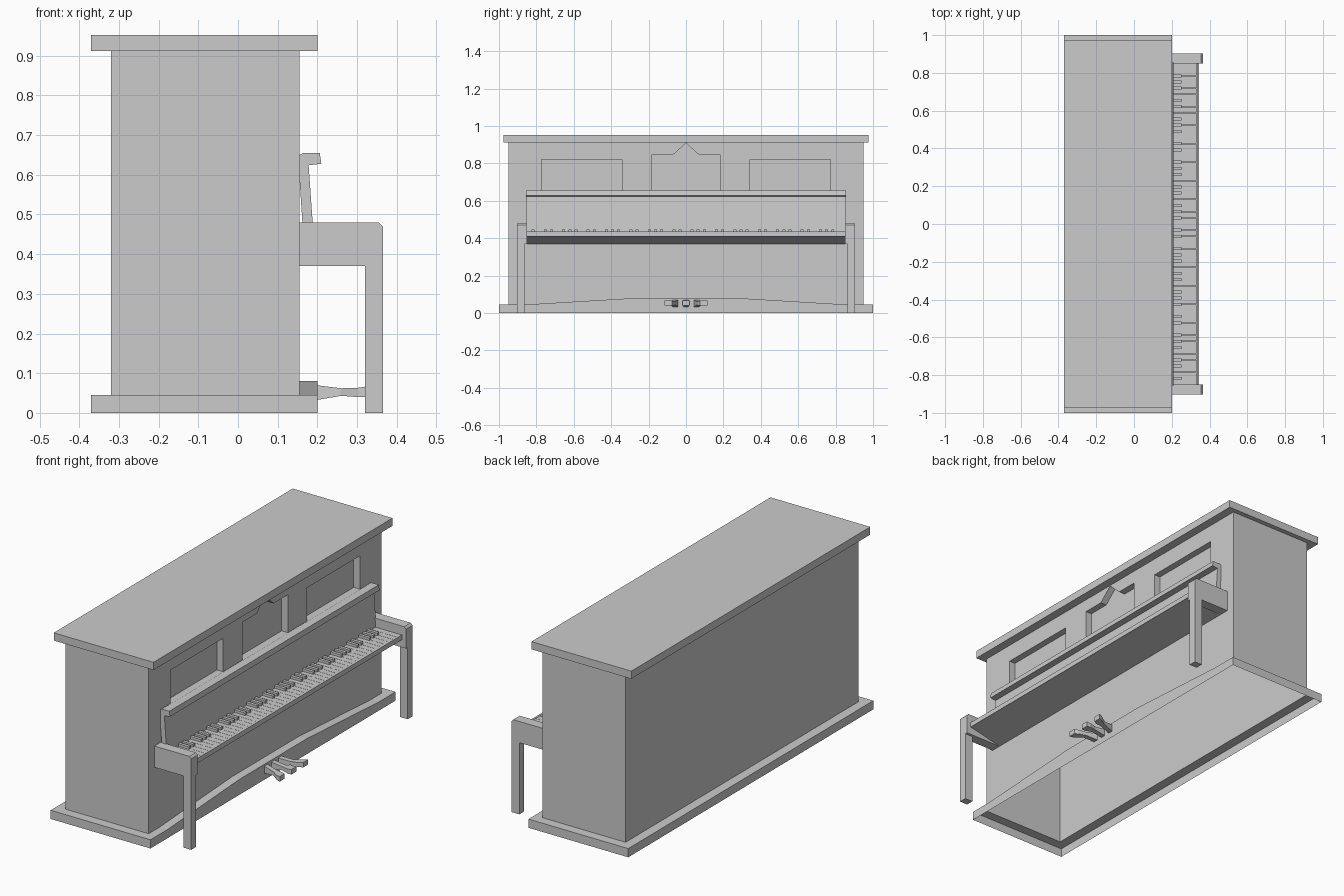
import bpy, bmesh

if "Cube" in bpy.data.objects:
    bpy.data.objects.remove(bpy.data.objects["Cube"])

def finish(name, bm):
    bmesh.ops.recalc_face_normals(bm, faces=bm.faces)
    me = bpy.data.meshes.new(name)
    bm.to_mesh(me)
    bm.free()
    ob = bpy.data.objects.new(name, me)
    bpy.context.collection.objects.link(ob)
    return ob

def loft(name, loops, cap_start=True, cap_end=True):
    """Bridge equal-length loops of points into one surface."""
    bm = bmesh.new()
    rings = [[bm.verts.new(p) for p in loop] for loop in loops]
    n = len(rings[0])
    for a, b in zip(rings, rings[1:]):
        for i in range(n):
            j = (i + 1) % n
            bm.faces.new((a[i], a[j], b[j], b[i]))
    if cap_start:
        bm.faces.new(rings[0][::-1])
    if cap_end:
        bm.faces.new(rings[-1])
    return finish(name, bm)

def rect(x0, x1, y, z):
    return [(x0, -y, z), (x1, -y, z), (x1, y, z), (x0, y, z)]

def extrude_y(name, prof, y0, y1):
    return loft(name, [[(x, y, z) for x, z in prof] for y in (y0, y1)])

def extrude_x(name, prof, x0, x1):
    return loft(name, [[(x, y, z) for y, z in prof] for x in (x0, x1)])

def box(name, x0, x1, y0, y1, z0, z1):
    return extrude_y(name, [(x0, z0), (x1, z0), (x1, z1), (x0, z1)], y0, y1)

BODY = (-0.32, 0.155, 0.95)

# Base and lid: thin shells that are open towards the case
loft("base", [rect(-.37, .20, 1, 0), rect(-.37, .20, 1, .045), rect(*BODY, .045)], False, False)
loft("lid", [rect(*BODY, .912), rect(-.37, .20, .975, .912), rect(-.37, .20, .975, .952)], False, True)

# Case with recessed front panels
case = loft("case", [rect(*BODY, .045), rect(*BODY, .912)])
side = [(.343, .65), (.773, .65), (.773, .822), (.343, .822)]
recesses = [side, [(-y, z) for y, z in side],
            [(-.185, .65), (.185, .65), (.185, .845), (.07, .845),
             (0, .909), (-.07, .845), (-.185, .845)]]
for prof in recesses:
    cutter = extrude_x("panel_cutter", prof, .12, .25)
    cutter.hide_render = True
    mod = case.modifiers.new("recess", 'BOOLEAN')
    mod.operation, mod.solver, mod.object = 'DIFFERENCE', 'EXACT', cutter
    bpy.context.view_layer.objects.active = case
    bpy.ops.object.modifier_apply(modifier=mod.name)
    bpy.data.objects.remove(cutter)

# Open the case at bottom and top
bm = bmesh.new()
bm.from_mesh(case.data)
ends = [f for f in bm.faces if all(v.co.z < .046 for v in f.verts) or all(v.co.z > .911 for v in f.verts)]
bmesh.ops.delete(bm, geom=ends, context='FACES')
bm.to_mesh(case.data)
bm.free()

# Bowed kick rail above the base
arc = [(-.86, .045), (-.58, .062), (-.27, .08)]
extrude_x("kick_rail", arc + [(-y, z) for y, z in arc[::-1]], .155, .20)

# Fallboard with its lip
extrude_y("fallboard", [(.155, .65), (.165, .655), (.206, .655), (.21, .628), (.178, .624),
                        (.192, .425), (.166, .425), (.155, .59)], -.855, .855)

# Keybed with sloping underside, and key slip
extrude_y("keybed", [(.155, .37), (.335, .41), (.335, .42), (.155, .42)], -.852, .852)
box("key_slip", .333, .343, -.852, .852, .41, .435)

# Cheeks and front legs
for s, side_name in ((-1, "left"), (1, "right")):
    extrude_y("cheek_" + side_name, [(.155, .37), (.365, .37), (.365, .47), (.355, .48), (.155, .48)],
              s * .85, s * .903)
    box("front_leg_" + side_name, .32, .365, s * .863, s * .903, 0, .37)

# Keys
pitch = 1.70 / 52
for i in range(52):
    y = -.85 + i * pitch
    box("white_key", .16, .332, y + .0006, y + pitch - .0006, .418, .434)
    if i and i % 7 not in (2, 5):
        box("black_key", .16, .252, y - .008, y + .008, .43, .447)

# Pedals: x, sideways centre, half width, low z, high z
for s in (-1, 0, 1):
    loops = []
    for x, off, w, z0, z1 in ((.195, .055, .013, .032, .07), (.26, .07, .013, .043, .062),
                              (.30, .088, .022, .04, .063), (.32, .096, .02, .04, .066)):
        c = s * off
        loops.append([(x, c - w, z0), (x, c + w, z0), (x, c + w, z1), (x, c - w, z1)])
    loft("pedal", loops)
